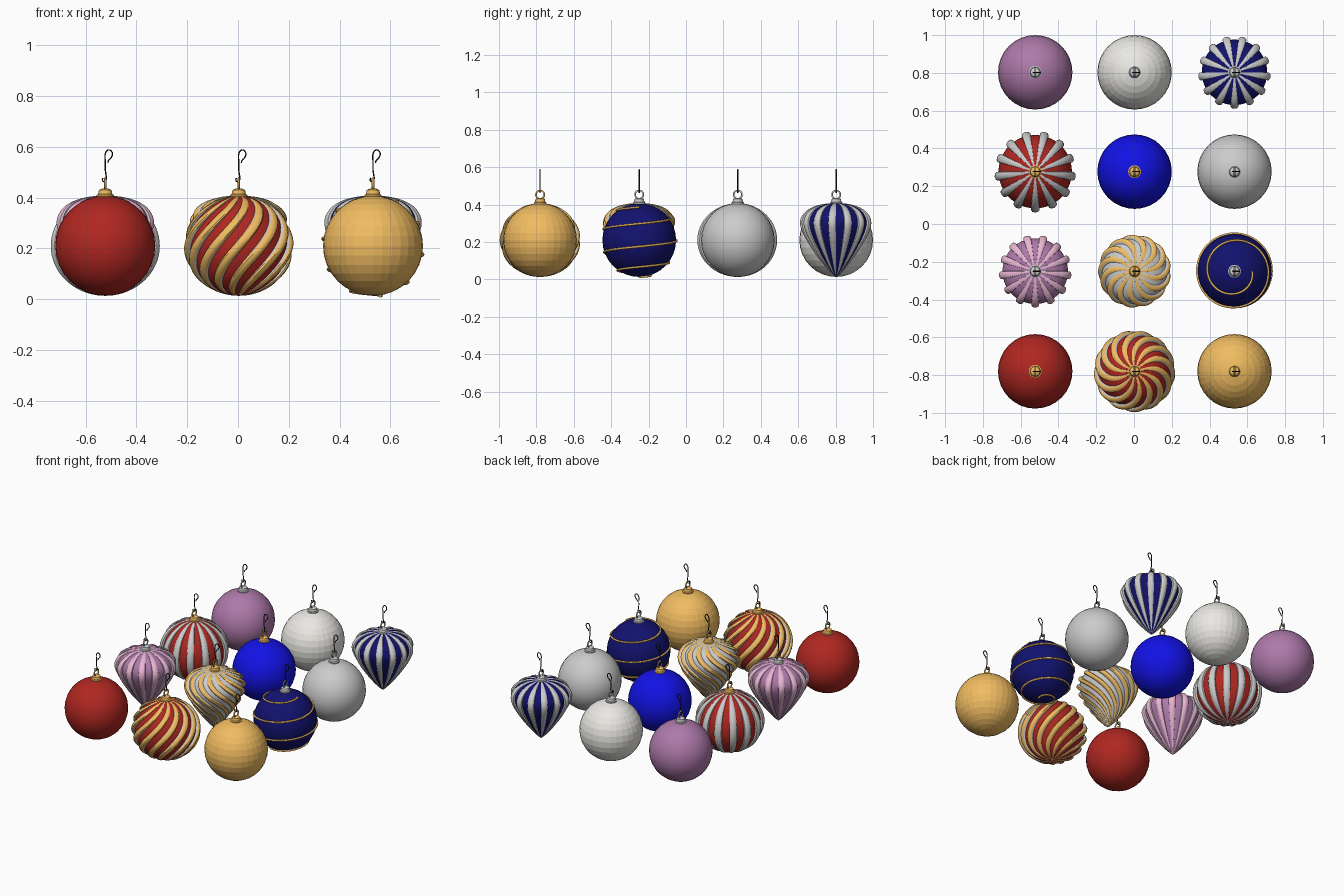
import bpy, bmesh
from math import sin, cos, pi, radians
from mathutils import Vector

if "Cube" in bpy.data.objects:
    bpy.data.objects.remove(bpy.data.objects["Cube"])

R, CZ = 0.197, 0.21            # bauble radius and centre height
COLORS = {
    "red": (.43, .02, .015), "gold": (.87, .5, .12), "navy": (.006, .006, .16),
    "blue": (.006, .006, .78), "mauve": (.42, .19, .4), "pink": (.82, .47, .65),
    "white": (.82, .81, .77), "silver": (.55, .55, .55), "black": (.01, .01, .01)}
MATS = {}
for n, c in COLORS.items():
    MATS[n] = bpy.data.materials.new(n)
    MATS[n].diffuse_color = (*c, 1)


def add_mesh(name, bm, loc, mats, smooth=True):
    bmesh.ops.recalc_face_normals(bm, faces=bm.faces[:])
    me = bpy.data.meshes.new(name)
    bm.to_mesh(me)
    bm.free()
    for m in mats:
        me.materials.append(MATS[m])
    ob = bpy.data.objects.new(name, me)
    ob.location = loc
    bpy.context.collection.objects.link(ob)
    if smooth:
        bpy.ops.object.select_all(action='DESELECT')
        ob.select_set(True)
        bpy.context.view_layer.objects.active = ob
        bpy.ops.object.shade_smooth_by_angle(angle=radians(40))
    return ob


def lathe(bm, rings):
    """Skin a list of rings; return faces as (face, column)."""
    rows = [[bm.verts.new(p) for p in ring] for ring in rings]
    out = []
    n = len(rows[0])
    for a, b in zip(rows, rows[1:]):
        for i in range(n):
            j = (i + 1) % n
            out.append((bm.faces.new((a[i], a[j], b[j], b[i])), i))
    bm.faces.new(rows[0])
    bm.faces.new(rows[-1])
    return out


def wire(name, pts, radius, loc, mat, cyclic=False, smooth_pts=True):
    cu = bpy.data.curves.new(name, 'CURVE')
    cu.dimensions = '3D'
    cu.bevel_depth = radius
    cu.bevel_resolution = 1
    cu.resolution_u = 4
    cu.use_fill_caps = True
    sp = cu.splines.new('BEZIER' if smooth_pts else 'POLY')
    store = sp.bezier_points if smooth_pts else sp.points
    store.add(len(pts) - 1)
    for p, co in zip(store, pts):
        if smooth_pts:
            p.co = co
            p.handle_left_type = p.handle_right_type = 'AUTO'
        else:
            p.co = (*co, 1)
    sp.use_cyclic_u = cyclic
    cu.materials.append(MATS[mat])
    ob = bpy.data.objects.new(name, cu)
    ob.location = loc
    bpy.context.collection.objects.link(ob)


# plain ball
def ball(name, x, y, color, smooth=True):
    bm = bmesh.new()
    bmesh.ops.create_uvsphere(bm, u_segments=32, v_segments=16, radius=R)
    ob = add_mesh(name, bm, (x, y, CZ), [color], False)
    if smooth:
        ob.data.shade_smooth()


BALL = [(R * .985 * sin(pi * (.02 + .96 * k / 32)), CZ - R * cos(pi * (.02 + .96 * k / 32)))
        for k in range(33)]
# teardrop half-profile, tip to top
DROP_KEYS = [(.003, .012), (.03, .04), (.068, .09), (.105, .145), (.14, .205), (.163, .255),
             (.173, .295), (.168, .33), (.145, .365), (.105, .39), (.06, .403), (.015, .408)]


def refine(keys, n=4):
    """Catmull-Rom refinement of a profile."""
    v = [Vector(k) for k in keys]
    v = [2 * v[0] - v[1]] + v + [2 * v[-1] - v[-2]]
    out = []
    for i in range(1, len(v) - 2):
        a, b, c, d = v[i - 1:i + 3]
        for s in range(n):
            t = s / n
            out.append(.5 * (2 * b + (c - a) * t + (2 * a - 5 * b + 4 * c - d) * t * t
                             + (3 * b - a - 3 * c + d) * t ** 3))
    return [tuple(p) for p in out] + [keys[-1]]


DROP = refine(DROP_KEYS)
# one stripe pair across: (position, relief); first half is the raised rib
RIB = [(0, 0), (.015, .5), (.1, .86), (.25, 1), (.4, .86), (.485, .5), (.5, 0), (.67, 0), (.83, 0)]


# ribbed striped ornament with optional twist
def ribbed(name, x, y, profile, rib, valley, twist=0, lobes=13):
    bm = bmesh.new()
    rings = []
    for r, z in profile:
        ring = []
        for k in range(lobes):
            for u, h in RIB:
                a = -pi / 2 + (k + u - .25) * 2 * pi / lobes + twist * (z - CZ) / .4
                q = r * (1 + .115 * h)
                ring.append((q * cos(a), q * sin(a), z))
        rings.append(ring)
    for f, i in lathe(bm, rings):
        c = i % len(RIB)
        f.material_index = 0 if 1 <= c <= 4 else (2 if c in (0, 5) else 1)
    add_mesh(name, bm, (x, y, 0), [rib, valley, "silver"])


# metal cap, ring and hook
def hanger(name, x, y, metal):
    bm = bmesh.new()
    prof = [(.034, .398), (.034, .41), (.028, .414), (.025, .429), (.018, .434), (.007, .436)]
    lathe(bm, [[(r * cos(i * pi / 12), r * sin(i * pi / 12), z) for i in range(24)]
               for r, z in prof])
    add_mesh(name + "_cap", bm, (x, y, 0), [metal])
    wire(name + "_ring", [(0, .022 * cos(i * pi / 4), .453 + .022 * sin(i * pi / 4))
                          for i in range(8)], .005, (x, y, 0), metal, True)
    hook = [(-.006, .478), (-.008, .468), (0, .463), (.007, .472), (.006, .488), (.003, .51),
            (.003, .54), (.004, .575), (.016, .588), (.03, .578), (.028, .56), (.015, .545),
            (.013, .537)]
    wire(name + "_hook", [(a - .003, 0, z) for a, z in hook], .003, (x, y, 0), "black")


X = (-.523, .003, .532)
Y = (-.78, -.25, .277, .803)

# plain baubles: name, column, row, colour, cap metal, smooth
for n, i, j, c, m, s in [
        ("red_ball", 0, 0, "red", "gold", True), ("gold_ball", 2, 0, "gold", "gold", False),
        ("navy_ball", 2, 1, "navy", "silver", True), ("blue_ball", 1, 2, "blue", "gold", True),
        ("silver_ball", 2, 2, "silver", "silver", True),
        ("mauve_ball", 0, 3, "mauve", "silver", True),
        ("white_ball", 1, 3, "white", "silver", False)]:
    ball(n, X[i], Y[j], c, s)
    hanger(n, X[i], Y[j], m)

# striped baubles: name, column, row, profile, rib, valley, cap metal, twist
for n, i, j, p, a, b, m, t in [
        ("swirl_ball", 1, 0, BALL, "gold", "red", "gold", radians(100)),
        ("pink_drop", 0, 1, DROP, "pink", "mauve", "silver", 0),
        ("swirl_drop", 1, 1, DROP, "gold", "silver", "gold", radians(-150)),
        ("striped_ball", 0, 2, BALL, "silver", "red", "gold", 0),
        ("striped_drop", 2, 3, DROP, "silver", "navy", "silver", 0)]:
    ribbed(n, X[i], Y[j], p, a, b, t)
    hanger(n, X[i], Y[j], m)

# gold spiral wound around the navy ball
spiral = []
for k in range(181):
    t = k / 180
    th, a = radians(172 - 144 * t), 2 * pi * 4 * t
    spiral.append(((R + .003) * sin(th) * cos(a), (R + .003) * sin(th) * sin(a),
                   CZ + (R + .003) * cos(th)))
wire("gold_spiral", spiral, .006, (X[2], Y[1], 0), "gold", smooth_pts=False)

for m in bpy.data.materials:
    if m.users and not m.is_grease_pencil:
        m.use_nodes = True
        m.node_tree.nodes["Principled BSDF"].inputs["Base Color"].default_value = m.diffuse_color
